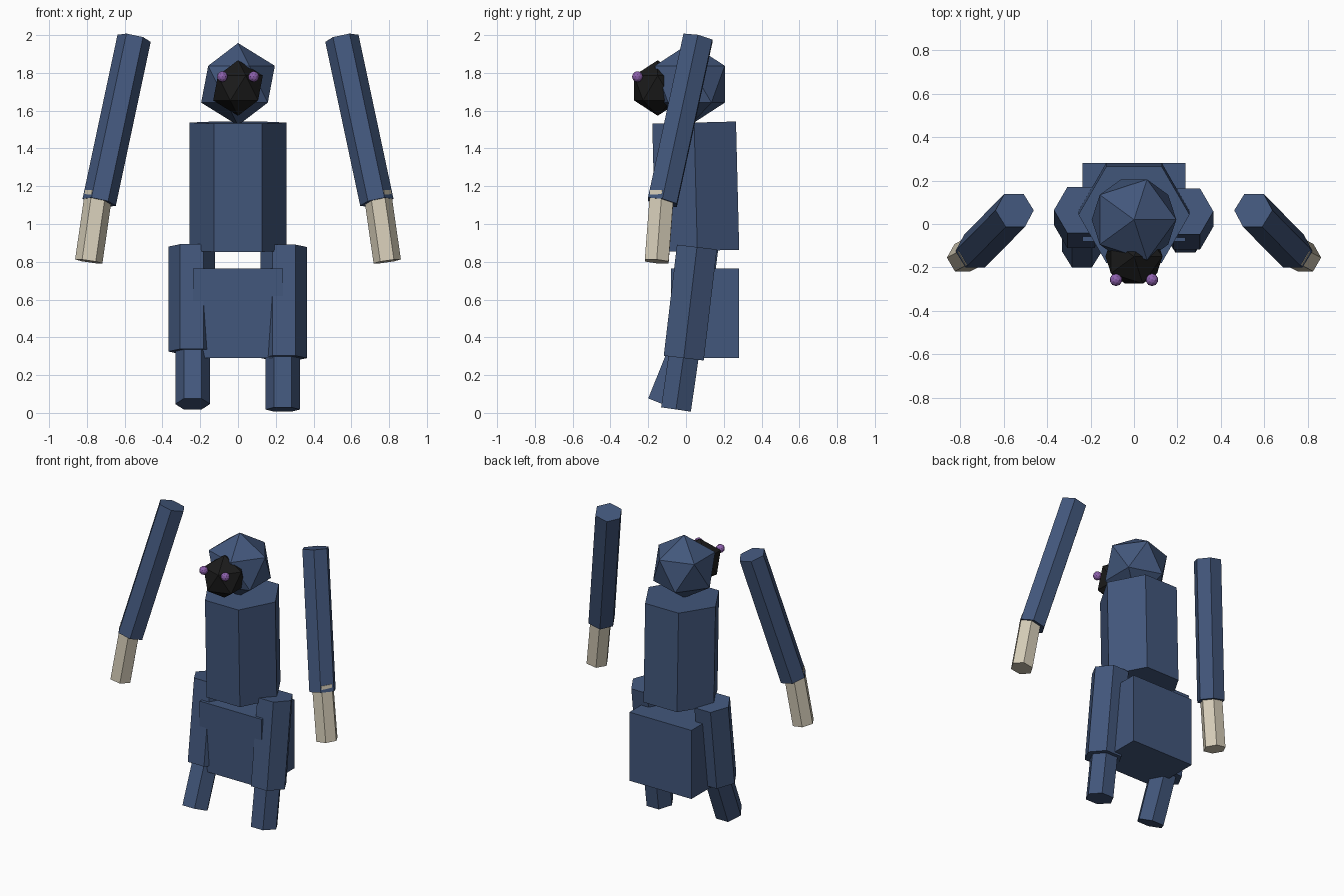
import bpy, bmesh, math
from mathutils import Vector, Matrix

cube = bpy.data.objects.get("Cube")
if cube:
    bpy.data.objects.remove(cube, do_unlink=True)


def make_material(name, rgb):
    mat = bpy.data.materials.new(name)
    mat.use_nodes = True
    color = (*rgb, 1)
    mat.diffuse_color = color
    mat.node_tree.nodes["Principled BSDF"].inputs["Base Color"].default_value = color
    return mat


navy = make_material("navy", (0.055, 0.095, 0.2))
beige = make_material("beige", (0.67, 0.61, 0.48))
black = make_material("black", (0.011, 0.011, 0.011))
purple = make_material("purple", (0.27, 0.12, 0.42))


def add_object(name, bm, mat):
    mesh = bpy.data.meshes.new(name)
    bm.to_mesh(mesh)
    bm.free()
    mesh.materials.append(mat)
    obj = bpy.data.objects.new(name, mesh)
    bpy.context.collection.objects.link(obj)
    return obj


def hex_prism(name, top, bottom, radius, mat):
    """Six-sided prism between two points, with corners toward the sides."""
    top, bottom = Vector(top), Vector(bottom)
    axis = top - bottom
    bm = bmesh.new()
    bmesh.ops.create_cone(bm, cap_ends=True, segments=6, radius1=radius,
                          radius2=radius, depth=axis.length,
                          matrix=Matrix.Rotation(math.pi / 2, 4, 'Z'))
    obj = add_object(name, bm, mat)
    obj.location = (top + bottom) / 2
    d = axis.normalized()
    obj.rotation_euler = (-math.asin(d.y), math.atan2(d.x, d.z), 0)


def ball(name, center, radius, subdivisions, mat):
    bm = bmesh.new()
    bmesh.ops.create_icosphere(bm, subdivisions=subdivisions, radius=radius)
    add_object(name, bm, mat).location = center


# Head, face mask and eyes
ball("head", (0, 0.02, 1.74), 0.218, 1, navy)
ball("face", (0, -0.15, 1.72), 0.147, 1, black)

# Torso and pelvis
hex_prism("torso", (0, 0.043, 1.537), (0, 0.06, 0.858), 0.256, navy)
bm = bmesh.new()
bmesh.ops.create_cube(bm, size=1)
bmesh.ops.scale(bm, vec=(0.475, 0.36, 0.475), verts=bm.verts)
add_object("pelvis", bm, navy).location = (0, 0.1, 0.528)

# Arms, hands and eyes on both sides
for side, s in (("left", 1), ("right", -1)):
    ball(side + "_eye", (s * 0.083, -0.257, 1.78), 0.029, 2, purple)
    hex_prism(side + "_arm", (s * 0.55, 0.063, 1.983), (s * 0.735, -0.125, 1.115), 0.09, navy)
    hex_prism(side + "_hand", (s * 0.737, -0.127, 1.17), (s * 0.79, -0.155, 0.802), 0.073, beige)

# Legs, with the right foot stepping forward
hex_prism("left_thigh", (0.243, 0.058, 0.878), (0.243, -0.012, 0.29), 0.123, navy)
hex_prism("left_shin", (0.237, -0.008, 0.33), (0.237, -0.053, 0.018), 0.092, navy)
hex_prism("right_thigh", (-0.245, 0.064, 0.88), (-0.245, -0.005, 0.325), 0.124, navy)
hex_prism("right_shin", (-0.24, -0.004, 0.35), (-0.24, -0.126, 0.047), 0.092, navy)
